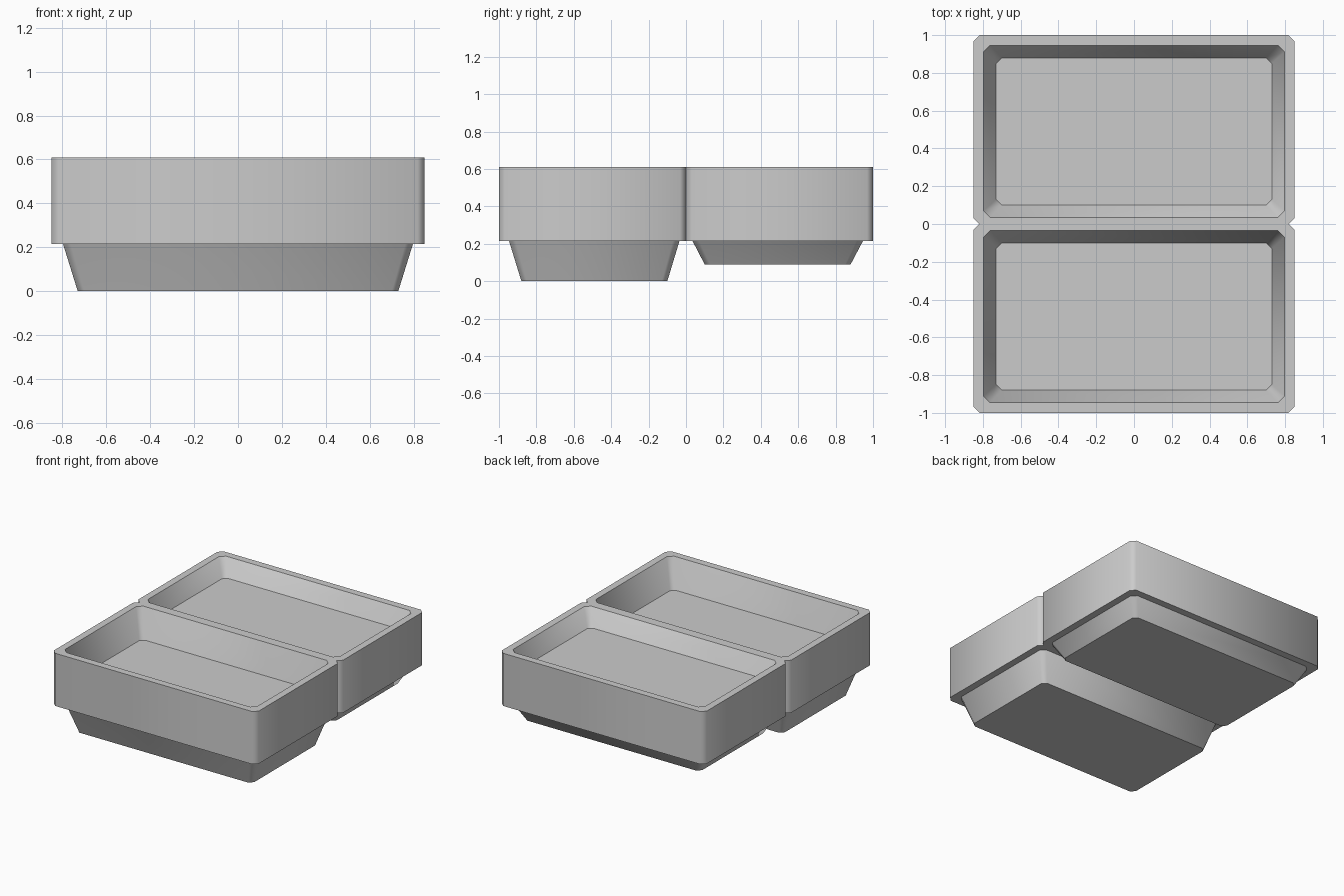
import bpy
import bmesh
import math

default_cube = bpy.data.objects.get("Cube")
if default_cube:
    bpy.data.objects.remove(default_cube, do_unlink=True)

grey = bpy.data.materials.new("plain grey")
grey.use_nodes = True
COLOUR = (0.6, 0.6, 0.6, 1.0)
grey.diffuse_color = COLOUR
grey.node_tree.nodes["Principled BSDF"].inputs["Base Color"].default_value = COLOUR

RIM_TOP, BAND_BOTTOM = 0.61, 0.215
THICKNESS = RIM_TOP - BAND_BOTTOM

# Plan outlines of one basin: half width, inner y, outer y, corner cut
OUTER = (0.85, 0.0, 1.0, 0.032)
MOUTH = (0.797, 0.035, 0.946, 0.035)
FLOOR = (0.73, 0.10, 0.88, 0.03)


def ring(bm, outline, z, side):
    """Rectangle with cut corners at height z."""
    w, near, far, c = outline
    points = [(w, near + c), (w, far - c), (w - c, far), (c - w, far),
              (-w, far - c), (-w, near + c), (c - w, near), (w - c, near)]
    return [bm.verts.new((x, side * y, z)) for x, y in points]


def basin(name, side, bottom):
    bm = bmesh.new()
    # From the underside, out round the band, over the rim and down inside
    levels = [(FLOOR, bottom), (MOUTH, BAND_BOTTOM), (OUTER, BAND_BOTTOM),
              (OUTER, RIM_TOP), (MOUTH, RIM_TOP), (FLOOR, bottom + THICKNESS)]
    rings = [ring(bm, outline, z, side) for outline, z in levels]
    for low, high in zip(rings, rings[1:]):
        for i in range(len(low)):
            j = (i + 1) % len(low)
            bm.faces.new((low[i], low[j], high[j], high[i]))
    bm.faces.new(rings[0])
    bm.faces.new(rings[-1])
    bmesh.ops.recalc_face_normals(bm, faces=bm.faces)

    mesh = bpy.data.meshes.new(name)
    bm.to_mesh(mesh)
    bm.free()
    mesh.materials.append(grey)
    obj = bpy.data.objects.new(name, mesh)
    bpy.context.collection.objects.link(obj)

    # Soft corners, crisp rims
    bpy.ops.object.select_all(action="DESELECT")
    obj.select_set(True)
    bpy.context.view_layer.objects.active = obj
    bpy.ops.object.shade_smooth_by_angle(angle=math.radians(50))


# Deep basin in front, shallow one behind
basin("front_basin", -1, 0.0)
basin("back_basin", 1, 0.09)
